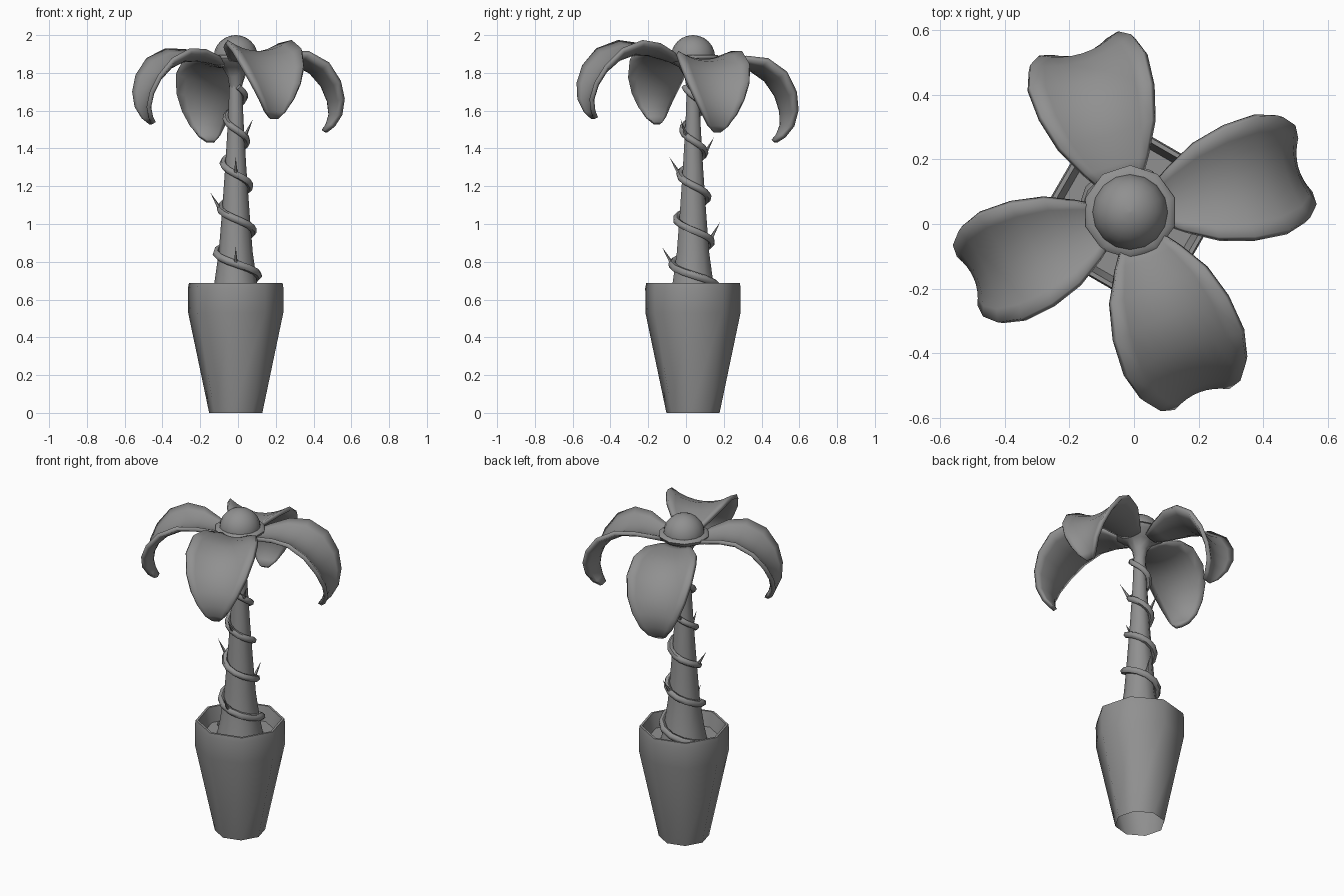
import bpy, bmesh, math
from mathutils import Matrix, Vector

cube = bpy.data.objects.get("Cube")
if cube:
    bpy.data.objects.remove(cube, do_unlink=True)

AXIS = Vector((-0.012, 0.037, 0))   # common axis of pot, trunk and crown

grey = bpy.data.materials.new("plain_grey")
grey.use_nodes = True
grey.diffuse_color = (0.28, 0.28, 0.28, 1)
grey.node_tree.nodes["Principled BSDF"].inputs["Base Color"].default_value = (0.28, 0.28, 0.28, 1)


def finish(obj, angle=60):
    obj.data.materials.clear()
    obj.data.materials.append(grey)
    bpy.ops.object.select_all(action="DESELECT")
    obj.select_set(True)
    bpy.context.view_layer.objects.active = obj
    bpy.ops.object.shade_smooth_by_angle(angle=math.radians(angle))
    return obj


def from_bmesh(name, bm):
    bmesh.ops.recalc_face_normals(bm, faces=bm.faces)
    mesh = bpy.data.meshes.new(name)
    bm.to_mesh(mesh)
    bm.free()
    obj = bpy.data.objects.new(name, mesh)
    bpy.context.collection.objects.link(obj)
    return obj


def lathe(name, profile, sides, turn=0, open_base=False):
    """Solid from (radius, z) pairs, capped at the end and, unless open, at the start."""
    bm = bmesh.new()
    rings = []
    for r, z in profile:
        rings.append([bm.verts.new(AXIS + Vector((r * math.cos(a), r * math.sin(a), z)))
                      for a in (math.radians(turn) + math.tau * i / sides for i in range(sides))])
    for low, high in zip(rings, rings[1:]):
        for i in range(sides):
            j = (i + 1) % sides
            bm.faces.new((low[i], low[j], high[j], high[i]))
    if not open_base:
        bm.faces.new(rings[0])
    bm.faces.new(rings[-1])
    return finish(from_bmesh(name, bm))


def sample(table, x):
    """Linear interpolation in a list of (x, value) pairs."""
    for (x0, v0), (x1, v1) in zip(table, table[1:]):
        if x <= x1:
            return v0 + (v1 - v0) * max(0, x - x0) / (x1 - x0)
    return table[-1][1]


# Octagonal pot, open underneath, with a thin rim and a soil floor
lathe("pot", [(0.142, 0), (0.254, 0.53), (0.255, 0.66), (0.25, 0.688), (0.236, 0.688),
              (0.215, 0.6)], 8, turn=37.5, open_base=True)

# Tapered trunk
trunk = [(0.58, 0.135), (0.69, 0.113), (0.85, 0.09), (1.05, 0.074), (1.3, 0.056),
         (1.55, 0.041), (1.85, 0.03)]
lathe("trunk", [(r, z) for z, r in trunk], 10)

# Crown cup with its collar, and the domed centre
lathe("crown_cup", [(0.03, 1.7), (0.045, 1.78), (0.075, 1.83), (0.135, 1.86), (0.145, 1.88),
                    (0.13, 1.895), (0.1, 1.89)], 10, turn=18)
lathe("crown_dome", [(0.117 * math.cos(a), 1.883 + 0.117 * math.sin(a))
                     for a in (math.radians(d) for d in range(-10, 90, 14))], 16)


# Vine winding up the trunk
def vine_point(t):
    z = 0.73 + 0.237 * t
    r = sample(trunk, z) + 0.013
    a = -math.tau * t
    return AXIS + Vector((r * math.cos(a), r * math.sin(a), z))


STEPS, START, END = 58, -0.5, 4.2
curve = bpy.data.curves.new("vine", "CURVE")
curve.dimensions = "3D"
curve.bevel_depth = 0.021
curve.bevel_resolution = 1
curve.use_fill_caps = True
spline = curve.splines.new("POLY")
spline.points.add(STEPS)
for i, p in enumerate(spline.points):
    p.co = (*vine_point(START + (END - START) * i / STEPS), 1)
    p.radius = 1 - 0.2 * i / STEPS
vine = bpy.data.objects.new("vine", curve)
bpy.context.collection.objects.link(vine)
bpy.ops.object.select_all(action="DESELECT")
vine.select_set(True)
bpy.context.view_layer.objects.active = vine
bpy.ops.object.convert(target="MESH")
finish(bpy.context.view_layer.objects.active)

# Thorns pointing up and out from the vine
bm = bmesh.new()
for t in (0.25, 0.8, 1.47, 2.25, 2.7, 3.1):
    base = vine_point(t)
    out = (base - AXIS) * Vector((1, 1, 0))
    direction = out.normalized() * 0.5 + Vector((0, 0, 0.85))
    turn = direction.to_track_quat("Z", "Y").to_matrix().to_4x4()
    bmesh.ops.create_cone(bm, cap_ends=True, segments=5, radius1=0.012, radius2=0, depth=0.11,
                          matrix=Matrix.Translation(base + direction * 0.05) @ turn)
finish(from_bmesh("thorns", bm), 40)

# Leaf stations: reach, height above the crown base, half width, lift of the edges
LEAF = [(0.08, -0.01, 0.055, 0.01), (0.15, 0.005, 0.1, 0.025), (0.24, 0.018, 0.15, 0.045),
        (0.33, 0.012, 0.178, 0.058), (0.42, -0.03, 0.185, 0.056), (0.49, -0.1, 0.165, 0.042),
        (0.525, -0.175, 0.13, 0.034), (0.535, -0.245, 0.09, 0.024), (0.52, -0.3, 0.055, 0.012),
        (0.5, -0.335, 0.022, 0.0)]


def leaf(name, heading, tilt, scale):
    """Drooping channelled blade, wide near the bend and narrow at the tip."""
    bm = bmesh.new()
    across = [i / 4 for i in range(-4, 5)]
    rows = []
    for k, (d, z, w, lift) in enumerate(LEAF):
        before, after = LEAF[max(k - 1, 0)], LEAF[min(k + 1, len(LEAF) - 1)]
        slope = Vector((after[0] - before[0], 0, after[1] - before[1])).normalized()
        normal = Vector((-slope.z, 0, slope.x))
        rows.append([bm.verts.new(Vector((d, w * s, z)) + normal * lift * s * s)
                     for s in across])
    for a, b in zip(rows, rows[1:]):
        for i in range(len(across) - 1):
            bm.faces.new((a[i], b[i], b[i + 1], a[i + 1]))
    place = (Matrix.Translation(AXIS + Vector((0, 0, 1.855)))
             @ Matrix.Rotation(math.radians(heading), 4, "Z")
             @ Matrix.Rotation(math.radians(-tilt), 4, "Y") @ Matrix.Scale(scale, 4))
    bmesh.ops.transform(bm, matrix=place, verts=bm.verts)
    obj = from_bmesh(name, bm)
    solid = obj.modifiers.new("thickness", "SOLIDIFY")
    solid.thickness = 0.024
    solid.offset = 0
    finish(obj, 75)


leaf("front_leaf", -69, 6, 1.05)
leaf("left_leaf", 15, -3, 1.01)
leaf("back_leaf", 107, -9, 1.02)
leaf("right_leaf", 203, 0, 0.96)
